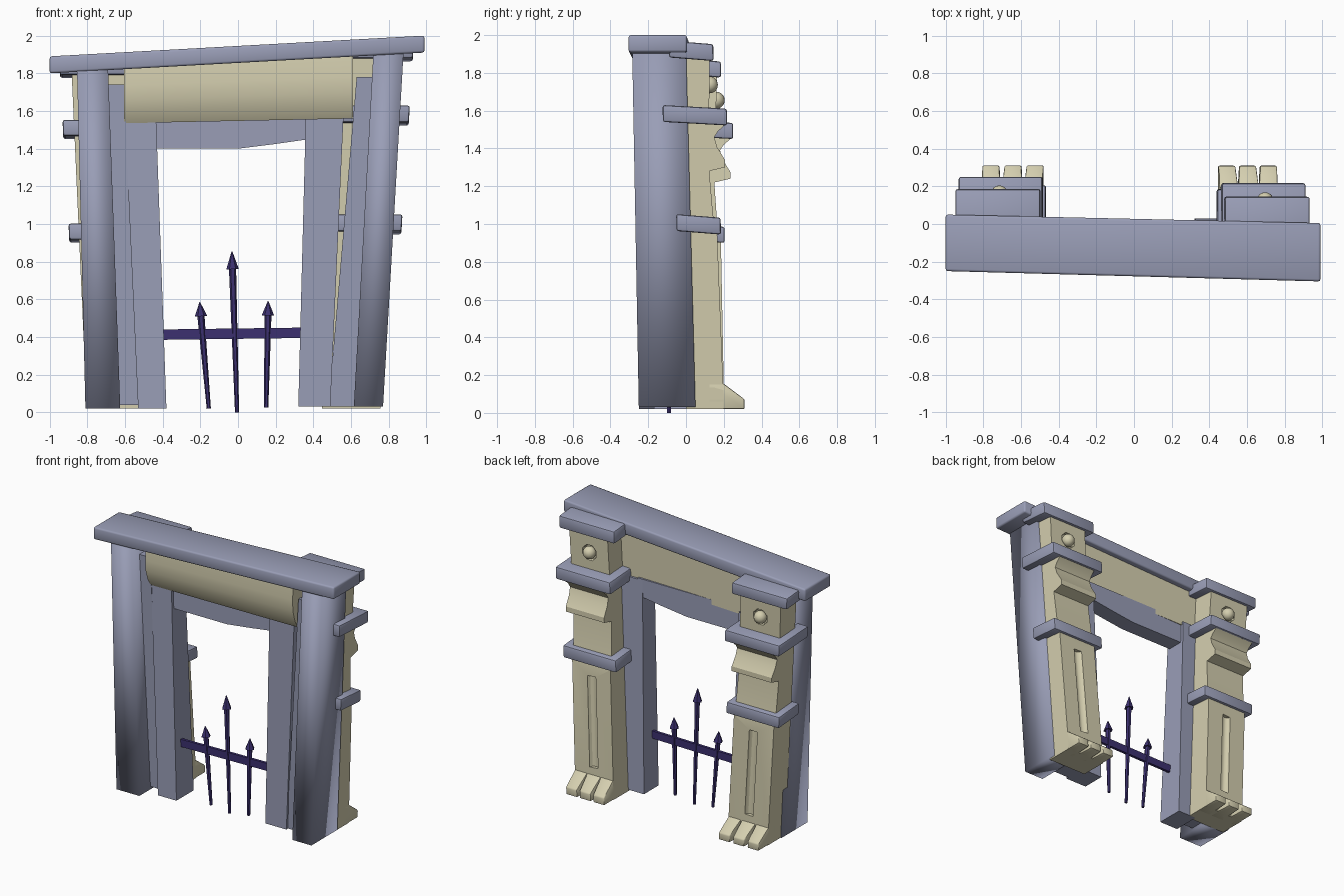
import bpy, bmesh, math
from mathutils import Vector

if "Cube" in bpy.data.objects:
    bpy.data.objects.remove(bpy.data.objects["Cube"], do_unlink=True)


def material(name, rgb):
    m = bpy.data.materials.new(name)
    m.use_nodes = True
    m.diffuse_color = (*rgb, 1)
    m.node_tree.nodes["Principled BSDF"].inputs["Base Color"].default_value = (*rgb, 1)
    return m


STONE = material("slate grey stone", (0.32, 0.34, 0.47))
BONE = material("pale bone", (0.66, 0.62, 0.43))
IRON = material("dark purple iron", (0.045, 0.03, 0.16))


def loft(name, rings, mat, bevel=0.0, angle=30):
    """Skin matching rings of points, close both ends, bevel and shade."""
    bm = bmesh.new()
    loops = [[bm.verts.new(p) for p in ring] for ring in rings]
    n = len(loops[0])
    for a, b in zip(loops, loops[1:]):
        for i in range(n):
            j = (i + 1) % n
            bm.faces.new((a[i], a[j], b[j], b[i]))
    bm.faces.new(loops[0][::-1])
    bm.faces.new(loops[-1])
    bmesh.ops.recalc_face_normals(bm, faces=bm.faces)
    if bevel:
        bmesh.ops.bevel(bm, geom=bm.edges[:], offset=bevel, segments=2,
                        profile=0.5, affect='EDGES')
    mesh = bpy.data.meshes.new(name)
    bm.to_mesh(mesh)
    bm.free()
    ob = bpy.data.objects.new(name, mesh)
    bpy.context.collection.objects.link(ob)
    mesh.materials.append(mat)
    shade(ob, angle)
    return ob


def shade(ob, angle=30):
    bpy.ops.object.select_all(action='DESELECT')
    ob.select_set(True)
    bpy.context.view_layer.objects.active = ob
    bpy.ops.object.shade_smooth_by_angle(angle=math.radians(angle))


def rect(x0, x1, y0, y1, z):
    return [(x0, y0, z), (x1, y0, z), (x1, y1, z), (x0, y1, z)]


def end(x, y0, y1, z0, z1):
    return [(x, y0, z0), (x, y1, z0), (x, y1, z1), (x, y0, z1)]


def rod(name, a, b, ra, rb, mat, sides=12):
    a, b = Vector(a), Vector(b)
    turn = (b - a).to_track_quat('Z', 'Y')
    rings = []
    for c, r in ((a, ra), (b, rb)):
        angles = [2 * math.pi * (i + 0.5) / sides for i in range(sides)]
        rings.append([c + turn @ Vector((r * math.cos(t), r * math.sin(t), 0)) for t in angles])
    return loft(name, rings, mat, 0, 50)


def carve(ob, cutter):
    mod = ob.modifiers.new("carve", 'BOOLEAN')
    mod.operation, mod.solver, mod.object = 'DIFFERENCE', 'EXACT', cutter
    bpy.context.view_layer.objects.active = ob
    bpy.ops.object.modifier_apply(modifier=mod.name)
    bpy.data.objects.remove(cutter, do_unlink=True)


# Lintel: a tilted, slightly twisted slab
loft("lintel", [end(-1, -0.25, 0.05, 1.80, 1.89), end(0.99, -0.305, 0.005, 1.91, 2.0)],
     STONE, 0.012, 60)

# Leaning front pillars
loft("right_pillar", [rect(-0.81, -0.625, -0.25, 0.05, 0.02),
                      rect(-0.855, -0.69, -0.25, 0.04, 1.83)], STONE, 0, 180)
loft("left_pillar", [rect(0.615, 0.77, -0.25, 0.05, 0.03),
                     rect(0.72, 0.88, -0.285, 0.0, 1.93)], STONE, 0, 180)

# Stepped jambs inside the pillars
loft("right_step", [rect(-0.64, -0.52, -0.12, 0.03, 0.04),
                    rect(-0.71, -0.605, -0.16, 0.02, 1.74)], STONE)
loft("right_jamb", [rect(-0.53, -0.38, -0.17, 0.03, 0.02),
                    rect(-0.60, -0.435, -0.15, 0.01, 1.56)], STONE)
loft("left_step", [rect(0.48, 0.63, -0.12, 0.03, 0.03),
                   rect(0.63, 0.74, -0.20, 0.0, 1.78)], STONE)
loft("left_jamb", [rect(0.32, 0.49, -0.14, 0.03, 0.03),
                   rect(0.36, 0.56, -0.15, -0.01, 1.57)], STONE)

# Header under the frieze, with a bowed underside
under = [(-0.45, 1.40), (0.0, 1.40), (0.2, 1.425), (0.375, 1.45), (0.4, 1.58), (-0.45, 1.58)]
loft("header", [[(x, -0.13, z) for x, z in under], [(x, -0.01, z) for x, z in under]], STONE)

# Bulging frieze panel
bulge = [(0.0, 0), (-0.15, 0), (-0.18, 0.15), (-0.205, 0.4), (-0.21, 0.65), (-0.2, 1), (0.0, 1)]
loft("frieze", [[(-0.605, y, 1.535 + t * 0.31) for y, t in bulge],
                [(0.61, y - 0.03, 1.56 + t * 0.34) for y, t in bulge]], BONE)

# Rear pilasters, built upright and sheared into their lean
BODY = [(0.0, 0.02), (0.2, 0.02), (0.2, 0.13), (0.185, 0.9), (0.165, 1.0), (0.15, 1.22),
        (0.235, 1.24), (0.235, 1.275), (0.195, 1.34), (0.18, 1.39), (0.2, 1.42),
        (0.235, 1.45), (0.2, 1.48), (0.155, 1.5), (0.165, 1.79), (-0.02, 1.79)]
TOE = [(0.12, 0.02), (0.31, 0.02), (0.31, 0.07), (0.27, 0.10), (0.2, 0.15), (0.12, 0.15)]


def pilaster(side, cx, half, lean, ylean, zs):
    def place(x, y, z):
        return Vector((cx + x + lean * z, y + ylean * z, 0.02 + (z - 0.02) * zs))

    body = loft(side + "_pilaster", [[place(x, y, z) for y, z in BODY] for x in (-half, half)], BONE)
    # Fluted groove and round recess
    carve(body, rod("groove_cutter", place(0, 0.205, 0.2), place(0, 0.195, 0.82),
                    0.035, 0.035, BONE))
    carve(body, rod("recess_cutter", place(0, 0.135, 1.655), place(0, 0.25, 1.655),
                    0.055, 0.075, BONE, 8))
    shade(body)
    # Round boss
    bpy.ops.mesh.primitive_uv_sphere_add(segments=16, ring_count=10, radius=0.045,
                                         location=place(0, 0.16, 1.655))
    boss = bpy.context.object
    boss.name = side + "_boss"
    boss.data.materials.append(BONE)
    shade(boss, 60)
    # Three toes narrowing to the tip
    for k in (-1, 0, 1):
        mid = k * (half - 0.045)
        rings = []
        for s in (-1, 1):
            ring = []
            for y, z in TOE:
                w = 0.055 - 0.1 * max(0, y - 0.2)
                if k == s:
                    w = 0.045
                ring.append(place(mid + s * w, y, z))
            rings.append(ring)
        loft(f"{side}_toe_{k + 2}", rings, BONE, 0.007, 40)
    # Stone bands and cap: half width, front, back, bottom, top
    for part, w, y0, y1, z0, z1 in (("lower_band", 0.215, -0.03, 0.205, 0.9, 0.985),
                                    ("upper_band", 0.222, -0.09, 0.25, 1.45, 1.535),
                                    ("cap", 0.225, -0.05, 0.185, 1.775, 1.86)):
        tilt = 0.03
        rings = []
        for x in (-w, w):
            rings.append([place(x, y0, z0 + tilt * 0.6), place(x, y1, z0),
                          place(x, y1, z1), place(x, y0, z1 + tilt * 0.6)])
        loft(f"{side}_{part}", rings, STONE, 0.012, 40)


pilaster("right", -0.64, 0.162, -0.045, 0.0, 1.0)
pilaster("left", 0.60, 0.155, 0.058, -0.022, 1.05)

# Iron fence: bar and three spears
loft("fence_bar", [end(-0.41, -0.10, -0.08, 0.385, 0.44), end(0.35, -0.10, -0.08, 0.395, 0.45)], IRON)
for name, foot, tip in (("right", (-0.155, 0.02), (-0.203, 0.585)),
                        ("middle", (-0.005, 0.0), (-0.032, 0.855)),
                        ("left", (0.15, 0.025), (0.16, 0.59))):
    a, b = Vector((foot[0], -0.09, foot[1])), Vector((tip[0], -0.09, tip[1]))
    size = 0.095 if name == "middle" else 0.075
    neck = b - (b - a).normalized() * size
    rod(name + "_spear_shaft", a, neck, 0.011, 0.019, IRON, 6)
    rod(name + "_spear_head", neck, b, 0.033, 0.002, IRON, 6)
